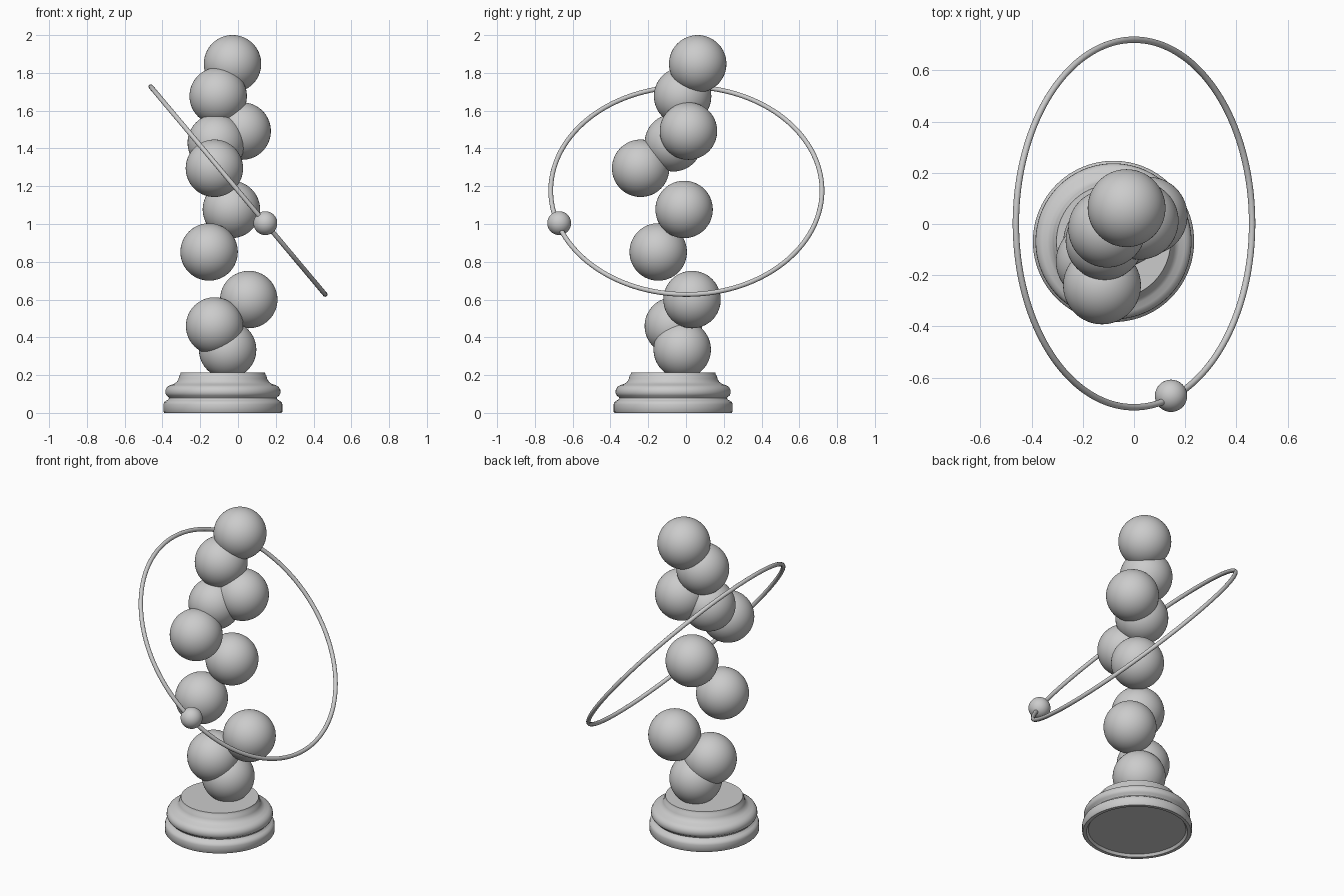
import bpy, bmesh, math
from mathutils import Matrix, Vector

if "Cube" in bpy.data.objects:
    bpy.data.objects.remove(bpy.data.objects["Cube"])

R = 0.152


def ball(name, loc, radius):
    bpy.ops.mesh.primitive_uv_sphere_add(segments=64, ring_count=32, radius=radius, location=loc)
    ob = bpy.context.object
    ob.name = name
    bpy.ops.object.shade_smooth()
    return ob


# Stacked balls, from the base upwards
centres = [
    (-0.055, -0.02, 0.335), (-0.124, -0.067, 0.46), (0.057, 0.032, 0.60),
    (-0.153, -0.147, 0.852), (-0.035, -0.01, 1.077), (-0.125, -0.24, 1.295),
    (-0.115, -0.067, 1.43), (0.022, 0.013, 1.492), (-0.105, -0.018, 1.677),
    (-0.029, 0.062, 1.848)]
for i, c in enumerate(centres):
    ball(f"stack_ball_{i + 1}", c, R)

# Turned pedestal: lathe profile (radius, height)
profile = [
    (0, 0.015), (0.28, 0.015), (0.29, 0.0), (0.310, 0.0), (0.315, 0.006), (0.315, 0.045),
    (0.311, 0.057), (0.300, 0.065), (0.289, 0.071), (0.285, 0.078), (0.289, 0.085),
    (0.299, 0.092), (0.305, 0.105), (0.304, 0.122), (0.295, 0.138), (0.279, 0.147),
    (0.258, 0.154), (0.243, 0.165), (0.235, 0.180), (0.231, 0.196), (0.225, 0.204),
    (0.223, 0.215), (0, 0.215)]
bm = bmesh.new()
vs = [bm.verts.new((r, 0, z)) for r, z in profile]
es = [bm.edges.new(p) for p in zip(vs, vs[1:])]
bmesh.ops.spin(bm, geom=vs + es, cent=(0, 0, 0), axis=(0, 0, 1),
               angle=math.tau, steps=96, use_duplicate=False)
bmesh.ops.remove_doubles(bm, verts=bm.verts, dist=1e-5)
bmesh.ops.recalc_face_normals(bm, faces=bm.faces)
mesh = bpy.data.meshes.new("pedestal")
bm.to_mesh(mesh)
bm.free()
pedestal = bpy.data.objects.new("pedestal", mesh)
pedestal.location = (-0.08, -0.068, 0)
bpy.context.collection.objects.link(pedestal)
bpy.ops.object.select_all(action='DESELECT')
pedestal.select_set(True)
bpy.context.view_layer.objects.active = pedestal
bpy.ops.object.shade_smooth_by_angle(angle=math.radians(40))

# Tilted orbit ring
tilt, centre = math.radians(50), Vector((0, 0.002, 1.177))
bpy.ops.mesh.primitive_torus_add(major_radius=0.718, minor_radius=0.0125,
                                 major_segments=160, minor_segments=16,
                                 location=centre, rotation=(0, tilt, 0))
bpy.context.object.name = "orbit_ring"
bpy.ops.object.shade_smooth()

# Small ball riding on the ring
a = math.radians(-71.5)
on_ring = Vector((0.71 * math.cos(a), 0.71 * math.sin(a), 0))
ball("orbit_ball", centre + Matrix.Rotation(tilt, 3, 'Y') @ on_ring, 0.063)
